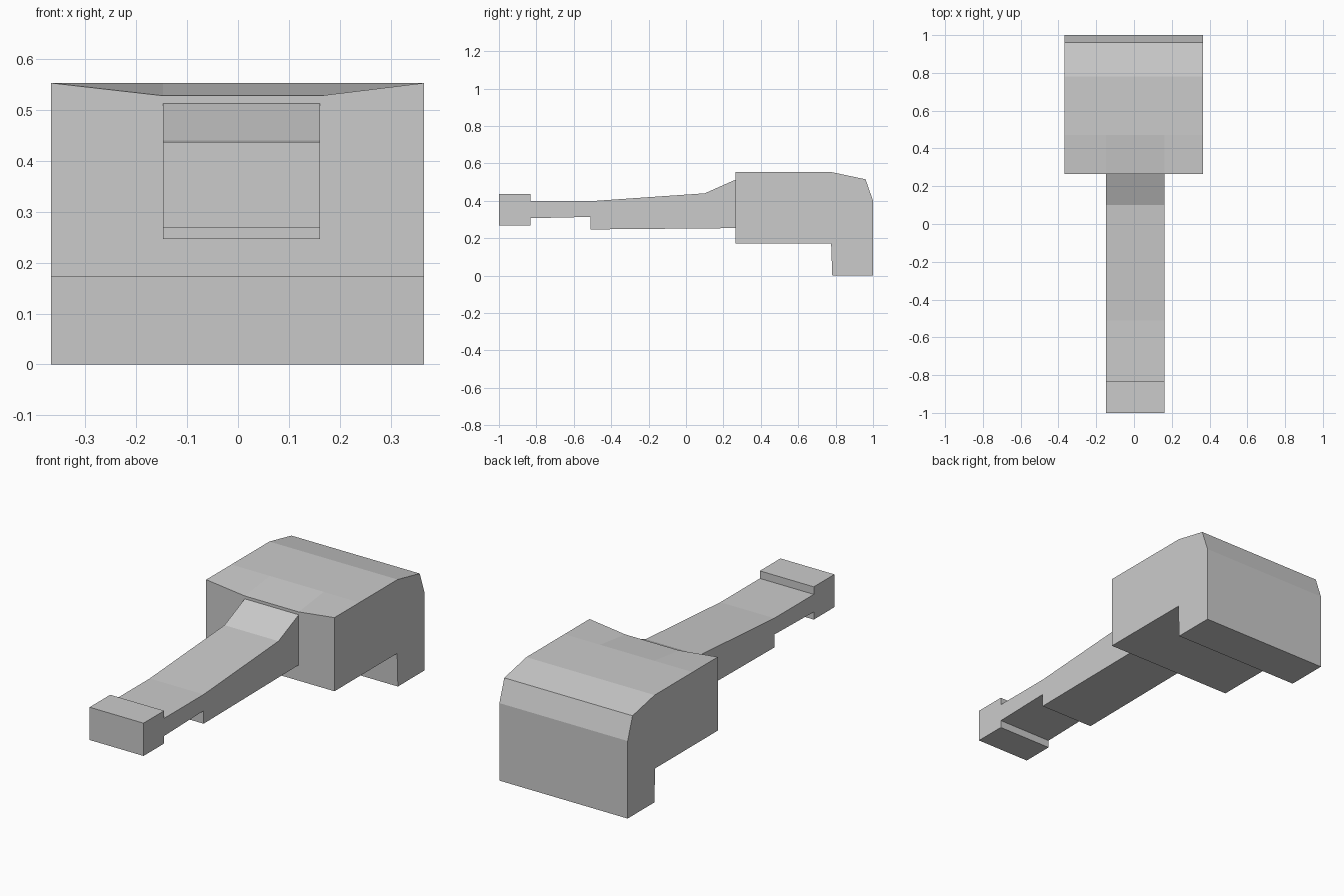
import bpy
import bmesh

if "Cube" in bpy.data.objects:
    bpy.data.objects.remove(bpy.data.objects["Cube"])


def extrude_profile(name, profile, stations, dips=None):
    """Sweep a closed (y, z) profile through x stations; dips maps (station, point) to a z."""
    dips = dips or {}
    bm = bmesh.new()
    rings = [[bm.verts.new((x, y, dips.get((s, p), z))) for p, (y, z) in enumerate(profile)]
             for s, x in enumerate(stations)]
    n = len(profile)
    for a, b in zip(rings, rings[1:]):
        for i in range(n):
            j = (i + 1) % n
            bm.faces.new((a[i], a[j], b[j], b[i]))
    bm.faces.new(rings[0])
    bm.faces.new(rings[-1])
    bmesh.ops.recalc_face_normals(bm, faces=bm.faces)
    mesh = bpy.data.meshes.new(name)
    bm.to_mesh(mesh)
    bm.free()
    obj = bpy.data.objects.new(name, mesh)
    bpy.context.collection.objects.link(obj)
    return obj


LEFT, RIGHT = -0.147, 0.161

# Wide head with a rear lip and a shallow dip in the front top edge
head_profile = [(0.265, 0.553), (0.47, 0.553), (0.78, 0.553), (0.96, 0.515), (1.0, 0.40),
                (1.0, 0.0), (0.782, 0.0), (0.776, 0.173), (0.265, 0.173)]
extrude_profile("head", head_profile, [-0.367, LEFT, RIGHT, 0.365],
                {(1, 0): 0.528, (2, 0): 0.528})

# Long tapering handle with a stepped underside and a block at its tip
handle_profile = [(0.265, 0.513), (0.10, 0.44), (-0.51, 0.398), (-0.832, 0.398),
                  (-0.832, 0.437), (-1.0, 0.437), (-1.0, 0.268), (-0.832, 0.268),
                  (-0.832, 0.307), (-0.51, 0.314), (-0.51, 0.247), (-0.18, 0.25),
                  (0.265, 0.254)]
extrude_profile("handle", handle_profile, [LEFT, RIGHT])
